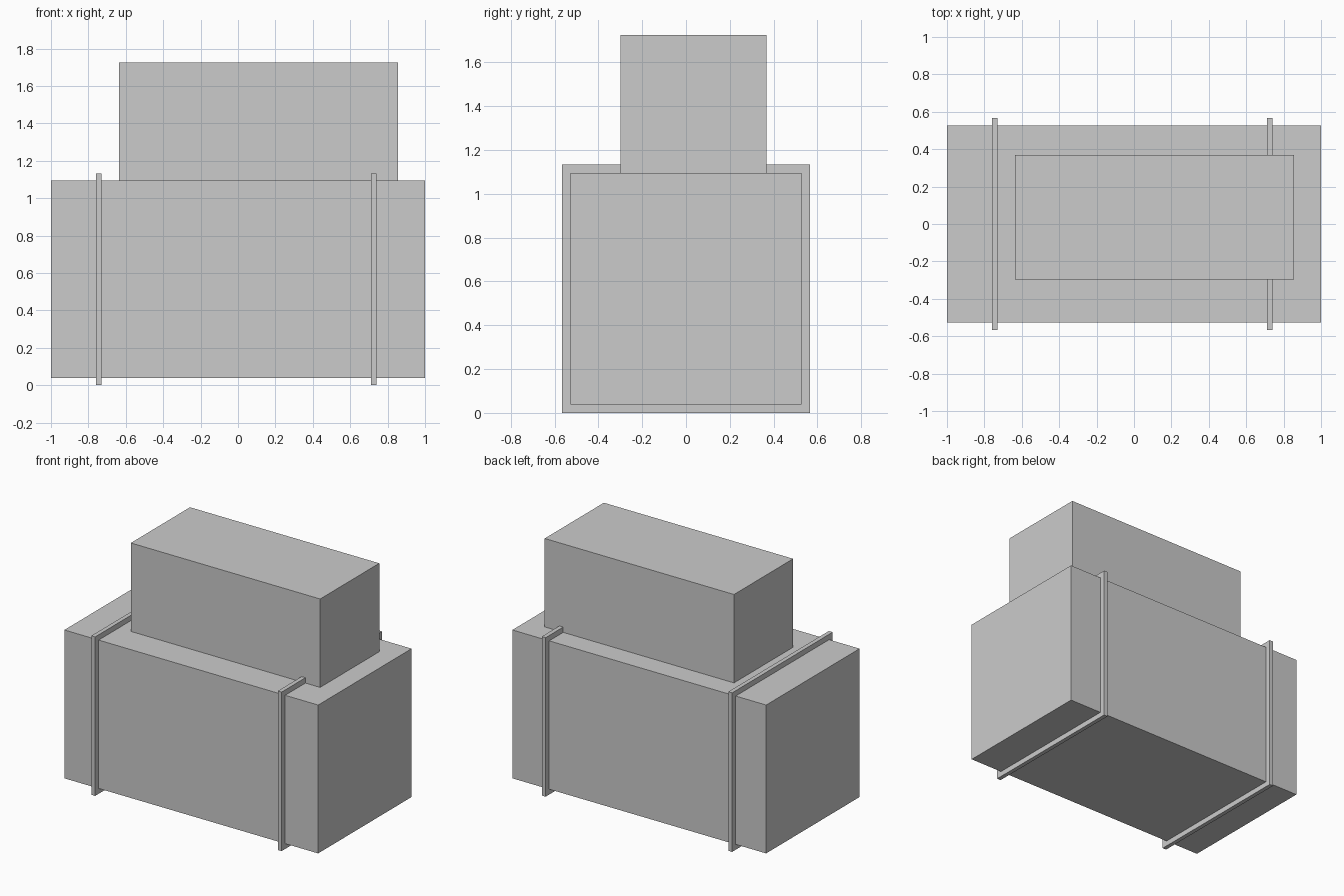
import bpy, bmesh

if "Cube" in bpy.data.objects:
    bpy.data.objects.remove(bpy.data.objects["Cube"])


def box(name, lo, hi):
    """Axis-aligned box between two opposite corners."""
    bm = bmesh.new()
    bmesh.ops.create_cube(bm, size=1)
    for v in bm.verts:
        v.co = [hi[i] if v.co[i] > 0 else lo[i] for i in range(3)]
    return finish(name, bm)


def strap(name, x, width, outer, inner):
    """Rectangular hoop around the crate; outer/inner are (half_y, z_low, z_high)."""
    bm = bmesh.new()
    loops = []
    for sx in (-width / 2, width / 2):
        for h, lo, hi in (outer, inner):
            corners = [(-h, lo), (h, lo), (h, hi), (-h, hi)]
            loops.append([bm.verts.new((x + sx, y, z)) for y, z in corners])
    o0, i0, o1, i1 = loops
    for a, b in ((o0, o1), (o1, i1), (i1, i0), (i0, o0)):
        for k in range(4):
            n = (k + 1) % 4
            bm.faces.new((a[k], a[n], b[n], b[k]))
    return finish(name, bm)


def finish(name, bm):
    bmesh.ops.recalc_face_normals(bm, faces=bm.faces)
    mesh = bpy.data.meshes.new(name)
    bm.to_mesh(mesh)
    bm.free()
    obj = bpy.data.objects.new(name, mesh)
    bpy.context.collection.objects.link(obj)
    return obj


# Large lower crate and the smaller off-centre box resting on it
box("lower_crate", (-1, -0.526, 0.038), (1, 0.526, 1.095))
box("upper_box", (-0.636, -0.298, 1.095), (0.856, 0.368, 1.725))

# Thin straps wrapped around the lower crate, bedded slightly into it
for name, x in (("left_strap", -0.745), ("right_strap", 0.725)):
    strap(name, x, 0.03, (0.566, 0, 1.133), (0.516, 0.048, 1.085))
